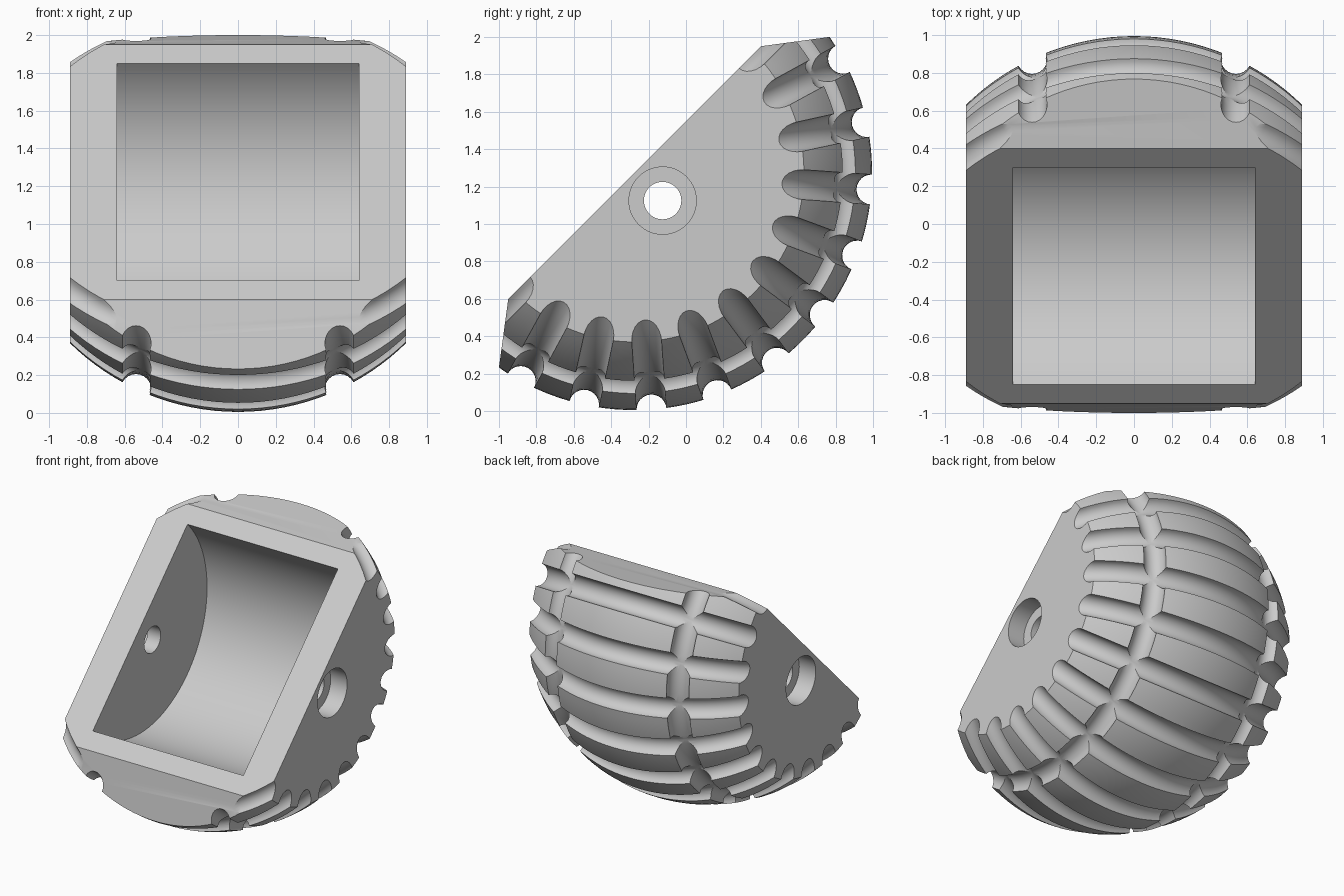
import bpy
import bmesh
from math import radians, cos, sin, pi
from mathutils import Vector, Matrix

cube = bpy.data.objects.get("Cube")
if cube:
    bpy.data.objects.remove(cube, do_unlink=True)

RADIUS = 1.27
HALF_WIDTH = 0.89
GROOVE = 0.08
CENTRE = Vector((0, -0.275, 1.275))
ALONG = Vector((0, 1, 1)).normalized()     # along the slanted open face
OUT = Vector((0, -1, 1)).normalized()      # out of the slanted open face
X = Vector((1, 0, 0))

grey = bpy.data.materials.new("plain_grey")
grey.use_nodes = True
colour = (0.6, 0.6, 0.6, 1)
grey.diffuse_color = colour
grey.node_tree.nodes["Principled BSDF"].inputs["Base Color"].default_value = colour


def slice_off(bm, point, normal):
    """Cut everything beyond a plane and close the opening."""
    geom = bm.verts[:] + bm.edges[:] + bm.faces[:]
    cut = bmesh.ops.bisect_plane(bm, geom=geom, dist=1e-5, plane_co=point,
                                 plane_no=normal, clear_outer=True)["geom_cut"]
    edges = [e for e in cut if isinstance(e, bmesh.types.BMEdge)]
    bmesh.ops.holes_fill(bm, edges=edges, sides=0)


def carve(body, cutter):
    """Subtract a cutter, then discard it."""
    mod = body.modifiers.new("carve", "BOOLEAN")
    mod.operation = "DIFFERENCE"
    mod.solver = "EXACT"
    mod.object = cutter
    bpy.ops.object.select_all(action="DESELECT")
    bpy.context.view_layer.objects.active = body
    body.select_set(True)
    bpy.ops.object.modifier_apply(modifier=mod.name)
    bpy.data.objects.remove(cutter, do_unlink=True)


def ring(location, rotation, major):
    bpy.ops.mesh.primitive_torus_add(
        location=location, rotation=rotation, major_radius=major,
        minor_radius=GROOVE, major_segments=96, minor_segments=24)
    return bpy.context.object


def drum(location, radius, length, sides):
    bpy.ops.mesh.primitive_cylinder_add(
        vertices=sides, radius=radius, depth=length,
        location=location, rotation=(0, pi / 2, 0))
    return bpy.context.object


# Half ball with flat sides, slanted open face and bevelled ends
bm = bmesh.new()
turn = Matrix.Rotation(radians(1), 4, "X") @ Matrix.Rotation(pi / 2, 4, "Y")
bmesh.ops.create_uvsphere(bm, u_segments=128, v_segments=64, radius=RADIUS,
                          matrix=Matrix.Translation(CENTRE) @ turn)
slice_off(bm, CENTRE, OUT)
for side in (-1, 1):
    slice_off(bm, CENTRE + X * side * HALF_WIDTH, X * side)
    slice_off(bm, CENTRE + ALONG * side * 0.955,
              ALONG * side * 0.226 + OUT * 0.297)
bmesh.ops.recalc_face_normals(bm, faces=bm.faces[:])
mesh = bpy.data.meshes.new("ribbed_half_ball")
bm.to_mesh(mesh)
bm.free()
body = bpy.data.objects.new("ribbed_half_ball", mesh)
bpy.context.collection.objects.link(body)
mesh.materials.append(grey)

# Evenly spaced grooves running from side to side
COUNT = 11
for k in range(COUNT):
    carve(body, ring(CENTRE, (pi / 4 - k * pi / COUNT, 0, 0), RADIUS))

# Two grooves running around the ball
for side in (-1, 1):
    offset = 0.54 * side
    major = (RADIUS ** 2 - offset ** 2) ** 0.5
    carve(body, ring(CENTRE + X * offset, (0, pi / 2, 0), major))

# Rounded pocket in the open face
carve(body, drum(CENTRE, 0.813, 1.28, 128))

# Axle hole with a wider recess on each side
axle = CENTRE - OUT * 0.212
carve(body, drum(axle, 0.10, 2.4, 48))
for side in (-1, 1):
    carve(body, drum(axle + X * side * (HALF_WIDTH + 0.06), 0.18, 0.4, 64))

for poly in body.data.polygons:
    poly.material_index = 0
bpy.ops.object.select_all(action="DESELECT")
body.select_set(True)
bpy.context.view_layer.objects.active = body
bpy.ops.object.shade_smooth_by_angle(angle=radians(25))
